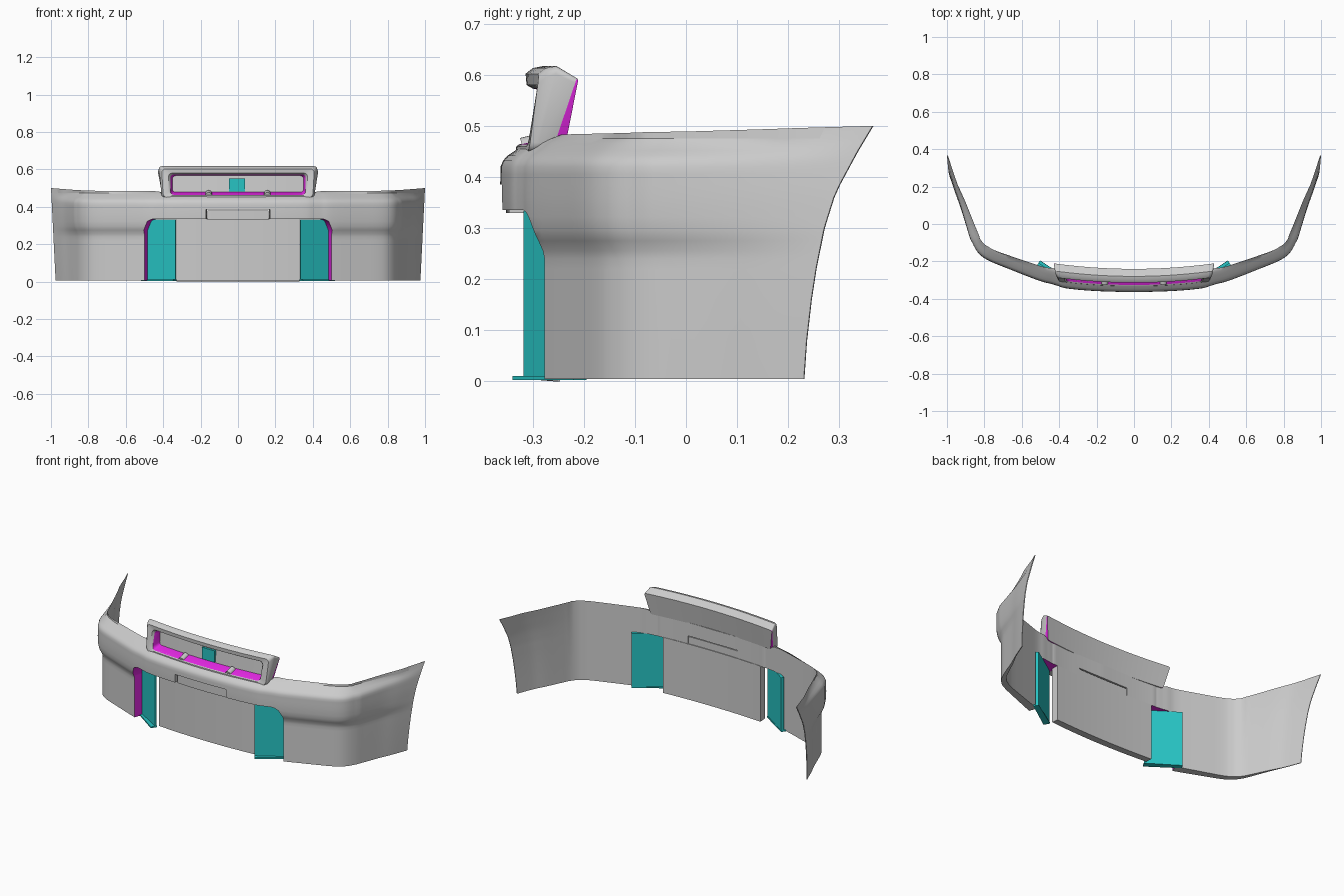
import bpy, bmesh, math
from mathutils import Vector

if "Cube" in bpy.data.objects:
    bpy.data.objects.remove(bpy.data.objects["Cube"])


def material(name, rgb):
    m = bpy.data.materials.new(name)
    m.diffuse_color = (*rgb, 1)
    m.use_nodes = True
    m.node_tree.nodes["Principled BSDF"].inputs["Base Color"].default_value = m.diffuse_color
    return m


TEAL = material("teal", (0.02, 0.55, 0.55))
MAGENTA = material("magenta", (0.75, 0.02, 0.75))


def lerp_table(tab, v):
    if v <= tab[0][0]:
        return tab[0][1]
    for (a, p), (b, q) in zip(tab, tab[1:]):
        if v <= b:
            return p + (q - p) * (v - a) / (b - a)
    return tab[-1][1]


def make(name, verts, faces, mats=(None,), idx=None, mirror=False):
    me = bpy.data.meshes.new(name)
    me.from_pydata([tuple(v) for v in verts], [], faces)
    for m in mats:
        me.materials.append(m)
    if idx:
        for p, i in zip(me.polygons, idx):
            p.material_index = i
    bm = bmesh.new()
    bm.from_mesh(me)
    bmesh.ops.remove_doubles(bm, verts=bm.verts, dist=1e-5)
    bmesh.ops.recalc_face_normals(bm, faces=bm.faces)
    bm.to_mesh(me)
    bm.free()
    ob = bpy.data.objects.new(name, me)
    bpy.context.collection.objects.link(ob)
    bpy.ops.object.select_all(action='DESELECT')
    ob.select_set(True)
    bpy.context.view_layer.objects.active = ob
    bpy.ops.object.shade_smooth_by_angle(angle=math.radians(35))
    if mirror:
        ob.modifiers.new("mirror", 'MIRROR').merge_threshold = 0.0005
    return ob


def prism(name, plan, z0, z1, mat=None, mirror=False):
    n = len(plan)
    v = [(x, y, z) for z in (z0, z1) for x, y in plan]
    f = [tuple(range(n)), tuple(range(n, 2 * n))]
    f += [(i, (i + 1) % n, n + (i + 1) % n, n + i) for i in range(n)]
    return make(name, v, f, (mat,), mirror=mirror)


# Plan curve of the bumper (right half), smoothed
CTRL = [(0, -.337), (.085, -.336), (.17, -.333), (.27, -.327), (.36, -.317), (.40, -.305),
        (.44, -.293), (.50, -.277), (.65, -.219), (.76, -.174), (.81, -.14), (.845, -.09),
        (.87, -.03), (.905, .06), (.94, .14), (.975, .23)]
plan = []
for i in range(len(CTRL) - 1):
    p0, p1, p2, p3 = [Vector(CTRL[min(max(j, 0), len(CTRL) - 1)]) for j in range(i - 1, i + 3)]
    for k in range(4):
        t = k / 4
        plan.append(.5 * (2 * p1 + (p2 - p0) * t + (2 * p0 - 5 * p1 + 4 * p2 - p3) * t * t
                          + (3 * p1 - p0 - 3 * p2 + p3) * t ** 3))
plan.append(Vector(CTRL[-1]))

BULGE = [(0, 0), (.24, 0), (.26, .004), (.285, .018), (.31, .024), (.335, .026), (.36, .027), (.42, .026),
         (.432, .021), (.442, .012), (.452, -.003), (.466, -.02), (.483, -.05), (.5, -.055)]
ARCH = [(0, .23), (.1, .237), (.2, .25), (.3, .27), (.37, .292), (.45, .335), (.5, .365)]
DEPTH = [(0, .08), (.36, .072), (.42, .06), (.5, .05), (.65, .042), (.8, .035), (.86, .02),
         (.93, .005), (.975, .004)]
ROWS = [.005, .08, .16, .22, .24, .255, .275, .285, .296, .31, .322, .335, .36, .385, .405, .42,
        .432, .442, .452, .466, .475, .51]


def point(i, z, back=False):
    p = plan[i]
    d = (plan[min(i + 1, len(plan) - 1)] - plan[max(i - 1, 0)]).normalized()
    if i == 0:
        d = Vector((1, 0))
    fade = min(1, max(0, (.975 - p.x) / .16))
    depth = lerp_table(DEPTH, p.x)
    off = -depth if back else max(lerp_table(BULGE, z) * fade, -depth)
    q = p + Vector((d.y, -d.x)) * off
    if p.y > -.09 and p.x > .8:
        q.x = .845 + (q.x - .845) * (1 + .19 * z / .5)
        q.y = -.09 + (q.y + .09) * (lerp_table(ARCH, z) + .09) / .32
    return Vector((max(q.x, 0) if i else 0, q.y, z))


def z_low(x, outer):
    if x < .17 - 1e-4 or (x < .1701 and not outer):
        return .385
    if x < .44:
        return .335
    if x < .4999 or (x < .5001 and not outer):
        return .275 + .06 * math.sqrt(max(0, 1 - ((x - .44) / .06) ** 2))
    return .005


def z_high(x):
    return lerp_table([(.405, .466), (.44, .483), (.81, .486), (.87, .489), (.975, .5)], x)


# Main bumper shell: front skin, flat back skin and the caps joining them
cols = []
for i, p in enumerate(plan):
    if abs(p.x - .17) < 1e-4 or abs(p.x - .5) < 1e-4:
        cols += [(i, False), (i, True)]
    else:
        cols.append((i, True))
verts, faces, idx = [], [], []


def add_face(pts, mat=0):
    keep = []
    for p in pts:
        if all((p - q).length > 2e-5 for q in keep):
            keep.append(p)
    if len(keep) > 2:
        faces.append(list(range(len(verts), len(verts) + len(keep))))
        verts.extend(keep)
        idx.append(mat)


def col_z(c):
    x = plan[c[0]].x
    return [min(max(z, z_low(x, c[1])), z_high(x)) for z in ROWS]


for a, b in zip(cols, cols[1:]):
    za, zb = col_z(a), col_z(b)
    if a[0] == b[0]:  # vertical step of the cut-out
        zs = sorted([z for z in ROWS if zb[0] <= z <= za[0]])
        for s, t in zip(zs, zs[1:]):
            add_face([point(a[0], s), point(a[0], t), point(a[0], t, True), point(a[0], s, True)],
                     1 if plan[a[0]].x > .3 else 0)
        continue
    for back in (False, True):
        for r in range(len(ROWS) - 1):
            add_face([point(a[0], za[r], back), point(b[0], zb[r], back),
                      point(b[0], zb[r + 1], back), point(a[0], za[r + 1], back)])
    for r in (0, -1):
        mag = r == 0 and .3 < plan[a[0]].x < .499
        add_face([point(a[0], za[r]), point(b[0], zb[r]), point(b[0], zb[r], True),
                  point(a[0], za[r], True)], int(mag))
e = cols[-1]
for s, t in zip(col_z(e), col_z(e)[1:]):
    add_face([point(e[0], s), point(e[0], t), point(e[0], t, True), point(e[0], s, True)])
make("bumper_shell", verts, faces, (None, MAGENTA), idx, mirror=True)


# Curved centre blocks: front and back y, bottom slightly lower at the rear
def block(name, hw, zf, zb, z1, yf, yb, cf, cb):
    v, f = [], []
    for k in range(17):
        x = -hw + 2 * hw * k / 16
        a, b = yf + cf * x * x, yb + cb * x * x
        v += [(x, a, zf), (x, b, zb), (x, b, z1), (x, a, z1)]
    for k in range(16):
        f += [(4 * k + j, 4 * k + (j + 1) % 4, 4 * k + 4 + (j + 1) % 4, 4 * k + 4 + j) for j in range(4)]
    f += [(0, 1, 2, 3), (64, 65, 66, 67)]
    make(name, v, f)


block("centre_panel", .328, .004, 0, .337, -.304, -.257, .13, .1)
block("centre_tab", .164, .33, .33, .380, -.352, -.262, .2, .1)


# Upper hood frame lofted through rounded rings
def ring(hb, ht, zl, zh, yl, yh, r):
    def side(top):
        s = 1 if top else -1
        zc = (zh - r) if top else (zl + r)
        pts = []
        for sx in (-1, 1):
            arc = []
            for k in range(5):
                a = math.radians(22.5 * k)
                z = zc + s * r * math.sin(a)
                t = (z - zl) / (zh - zl)
                x = sx * (hb + (ht - hb) * t - r + r * math.cos(a))
                arc.append((x, z))
            if sx == 1:
                arc.reverse()
                a0, a1 = pts[-1], arc[0]
                pts += [(a0[0] + (a1[0] - a0[0]) * k / 12, a0[1]) for k in range(1, 12)]
            pts += arc
        return [(x, yl + (yh - yl) * (z - zl) / (zh - zl) + .16 * x * x, z) for x, z in pts]
    return side(True) + side(False)[::-1]


rings = [ring(.402, .430, .462, .592, -.262, -.240, .010),
         ring(.404, .430, .460, .594, -.285, -.243, .010),
         ring(.408, .424, .452, .617, -.318, -.280, .015),
         ring(.405, .418, .450, .613, -.328, -.300, .018),
         ring(.400, .408, .450, .602, -.333, -.314, .020),
         ring(.372, .372, .460, .580, -.332, -.312, .020),
         ring(.362, .362, .464, .573, -.326, -.300, .020),
         ring(.350, .350, .478, .566, -.272, -.264, .016)]
verts = [p for r in rings for p in r]
N = len(rings[0])
faces, idx = [], []
for a in range(len(rings) - 1):
    for k in range(N):
        j = (k + 1) % N
        faces.append((a * N + k, a * N + j, a * N + N + j, a * N + N + k))
        low_side = a == 0 and abs(verts[k][0]) > .38 and verts[k][2] < .59
        idx.append(1 if a == 6 or low_side else 0)
for base in (0, 7 * N):  # back skin and recess wall
    for k in range(N // 2 - 1):
        faces.append((base + k, base + k + 1, base + N - 2 - k, base + N - 1 - k))
        idx.append(0)
make("hood_frame", verts, faces, (None, MAGENTA), idx)

# Badge plate in the recess
prism("recess_plate", [(-.048, -.278), (.038, -.278), (.038, -.266), (-.048, -.266)], .482, .552, TEAL)

# Ribs across the recess sill
for sx in (-1, 1):
    bpy.ops.mesh.primitive_cylinder_add(vertices=20, radius=.018, depth=.05,
                                        location=(sx * .157, -.296, .465),
                                        rotation=(math.pi / 2 + .25, 0, 0))
    bpy.context.object.name = "sill_rib"
    bpy.ops.object.shade_smooth_by_angle(angle=math.radians(35))

# Angled side plates with foot lips
A, B = Vector((.335, -.318)), Vector((.512, -.210))
u = (B - A).normalized()
nrm = Vector((u.y, -u.x))
prism("side_plate", [A, B, B - nrm * .018, A - nrm * .008], .006, .333, TEAL, True)
prism("side_plate_foot", [A + nrm * .025, B + nrm * .012, B - nrm * .018, A - nrm * .012],
      .003, .011, TEAL, True)
